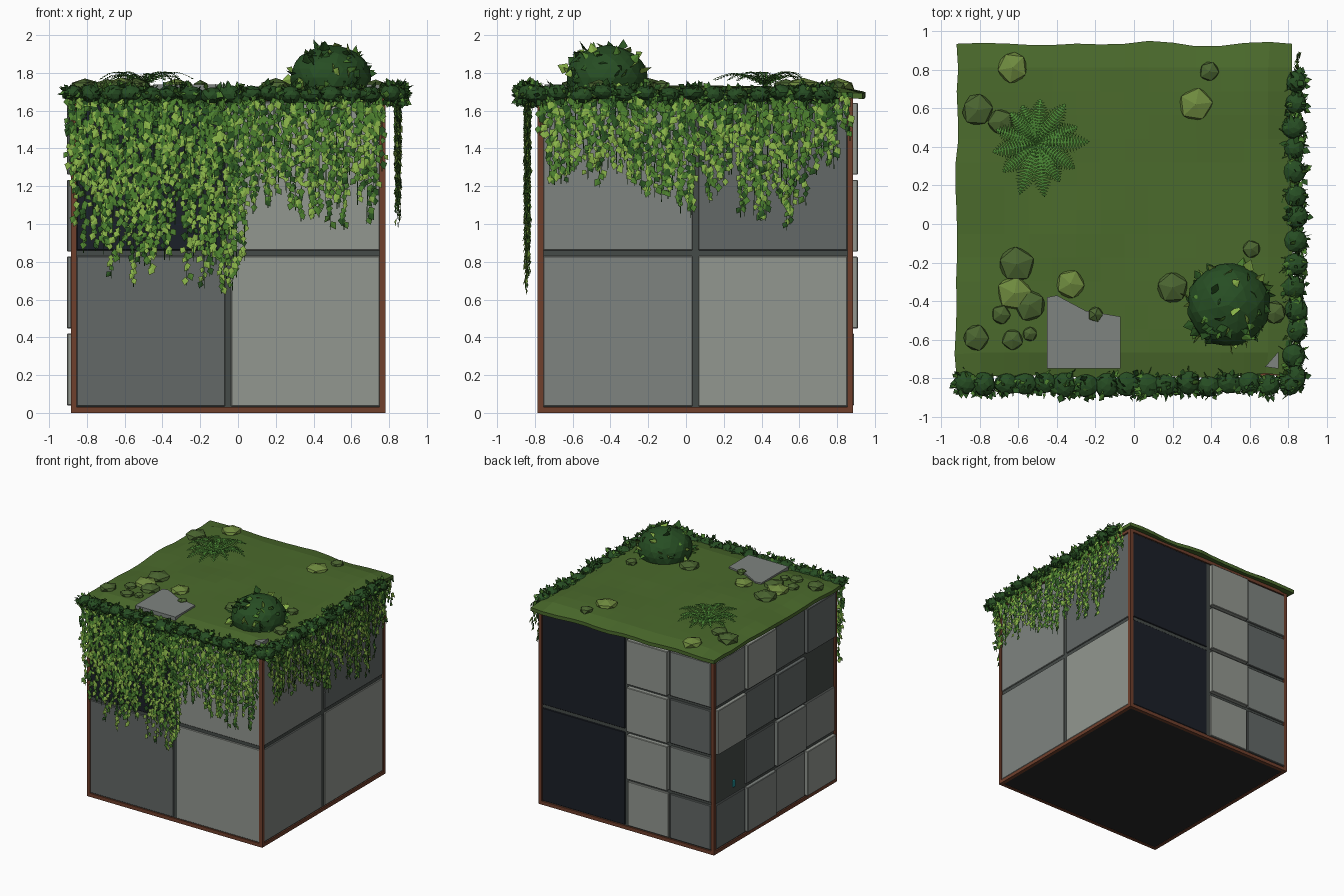
import bpy, bmesh, math, random
from mathutils import Vector, Matrix, noise

if "Cube" in bpy.data.objects:
    bpy.data.objects.remove(bpy.data.objects["Cube"])

random.seed(7)
R = random.uniform
X0, X1, Y0, Y1, H = -0.885, 0.78, -0.785, 0.885, 1.68


def mat(name, *rgb):
    m = bpy.data.materials.new(name)
    m.diffuse_color = (*rgb, 1)
    m.use_nodes = True
    m.node_tree.nodes["Principled BSDF"].inputs["Base Color"].default_value = m.diffuse_color
    return m


LIGHT, MID, DARK = mat("light_grey", .29, .31, .28), mat("mid_grey", .21, .23, .215), mat("dark_grey", .125, .14, .135)
SEAM, GLASS, BASE = mat("seam", .06, .07, .065), mat("glass", .011, .014, .021), mat("base", .02, .022, .022)
RUST, CYAN = mat("rust", .16, .05, .025), mat("cyan", .02, .4, .45)
MOSS, STONE_L, STONE_D = mat("moss", .07, .145, .025), mat("moss_light", .16, .26, .05), mat("moss_dark", .07, .13, .03)
BUSH, FERN = mat("bush", .02, .075, .017), mat("fern_green", .07, .24, .035)
LEAVES = [mat("leaf_dark", .022, .085, .015), mat("leaf_mid", .075, .22, .028), mat("leaf_light", .25, .45, .065)]


def finish(name, bm, *mats):
    me = bpy.data.meshes.new(name)
    bm.to_mesh(me)
    bm.free()
    ob = bpy.data.objects.new(name, me)
    bpy.context.collection.objects.link(ob)
    for m in mats:
        me.materials.append(m)
    return ob


def box(name, lo, hi, m, bevel=0):
    bm = bmesh.new()
    lo, hi = Vector(lo), Vector(hi)
    bmesh.ops.create_cube(bm, size=1, matrix=Matrix.Translation((lo + hi) / 2) @ Matrix.Diagonal((*(hi - lo), 1)))
    if bevel:
        bmesh.ops.bevel(bm, geom=bm.edges[:], offset=bevel, segments=1, affect='EDGES')
    return finish(name, bm, m)


# core block and dark underside
box("core", (X0 + .012, Y0 + .012, .012), (X1 - .012, Y1 - .012, H - .01), SEAM)
box("underside", (X0 + .03, Y0 + .03, .003), (X1 - .03, Y1 - .03, .03), BASE)

# rust frame along the twelve edges
w = .03
for z in (0, H - w):
    for y in (Y0, Y1 - w):
        box("frame_rail", (X0, y, z), (X1, y + w, z + w), RUST)
    for x in (X0, X1 - w):
        box("frame_rail", (x, Y0 + w, z), (x + w, Y1 - w, z + w), RUST)
for x in (X0, X1 - w):
    for y in (Y0, Y1 - w):
        box("frame_post", (x, y, w), (x + w, y + w, H - w), RUST)


def panel(side, a0, a1, z0, z1, out, m, name="wall_panel"):
    """Plate on one wall: a is the horizontal coordinate, out the offset from the wall plane."""
    d = .03
    if side == 'front':
        box(name, (a0, Y0 - out, z0), (a1, Y0 + d, z1), m, .004)
    elif side == 'back':
        box(name, (a0, Y1 - d, z0), (a1, Y1 + out, z1), m, .004)
    elif side == 'right':
        box(name, (X1 - d, a0, z0), (X1 + out, a1, z1), m, .004)
    else:
        box(name, (X0 - out, a0, z0), (X0 + d, a1, z1), m, .004)


# large panels
ZS = [(.035, .83), (.86, 1.645)]
XS = [(X0 + w, -.068), (-.037, X1 - w)]
YS = [(Y0 + w, .035), (.066, Y1 - w)]
for r, c, m in ((0, 0, DARK), (0, 1, LIGHT), (1, 0, GLASS), (1, 1, LIGHT)):
    panel('front', *XS[c], *ZS[r], -.004, m)
for r, c, m in ((0, 0, MID), (0, 1, LIGHT), (1, 0, MID), (1, 1, DARK)):
    panel('right', *YS[c], *ZS[r], -.004, m)
for r in (0, 1):
    panel('back', *XS[1], *ZS[r], -.004, GLASS)

# small tiles: two columns on the back, four on the left
for r in range(4):
    z = .04 + r * .407
    for c in range(2):
        x = X0 + w + c * .4
        panel('back', x, x + .385, z, z + .38, .025 if c and r else .004, LIGHT if c else (DARK, MID)[r % 2], "wall_tile")
    for c in range(4):
        y = Y1 - w - c * .404
        dark = (c, r) in ((0, 1), (3, 2))
        out = -.012 if dark else (.02 if (c * 2 + r * 3) % 4 in (2, 3) or (c == 1 and r == 0) else .002)
        panel('left', y - .39, y, z, z + .38, out, GLASS if dark else (DARK, MID, DARK, MID, LIGHT)[(c * 3 + r * 2) % 5], "wall_tile")
panel('left', .59, .615, .48, .54, 0, CYAN, "status_light")

# moss blanket, crowned and drooping at the back and left edges
bm = bmesh.new()
bmesh.ops.create_grid(bm, x_segments=14, y_segments=14, size=1)
for v in bm.verts:
    u, t = v.co.x, v.co.y
    e = max(abs(u), abs(t))
    n = noise.noise((u * 2.3, t * 2.3, 1))
    edge = noise.noise((u * 3, t * 3, 5)) * .025 if e > .99 else 0
    v.co = (-.05 + u * (.87 + edge), .072 + t * (.862 + edge), 1.732 + n * .012 - (.035 if e > .99 else .01 * e))
bmesh.ops.solidify(bm, geom=bm.faces[:], thickness=.03)
moss = finish("moss_blanket", bm, MOSS)

# bare roof plates showing through the moss
for pts in ([(-.45, -.75), (-.07, -.75), (-.07, -.48), (-.25, -.45), (-.4, -.37), (-.45, -.38)],
            [(.68, -.74), (.75, -.75), (.75, -.66)]):
    bm = bmesh.new()
    f = bm.faces.new([bm.verts.new((*p, 1.69)) for p in pts])
    g = bmesh.ops.extrude_face_region(bm, geom=[f])['geom']
    for v in g:
        if isinstance(v, bmesh.types.BMVert):
            v.co.z = 1.739
    bmesh.ops.recalc_face_normals(bm, faces=bm.faces[:])
    finish("bare_roof_plate", bm, MID)


def blob(bm, c, s, sub, jit):
    vs = bmesh.ops.create_icosphere(bm, subdivisions=sub, radius=1)['verts']
    rot = Matrix.Rotation(R(0, 6.3), 3, 'Z')
    for v in vs:
        p = rot @ v.co * (1 + R(-jit, jit))
        v.co = Vector(c) + Vector((p.x * s[0], p.y * s[1], p.z * s[2]))


# mossy stones
for i, (x, y, r) in enumerate([(-.63, .81, .09), (-.81, .59, .09), (-.69, .53, .075), (.39, .79, .055), (.32, .62, .095),
                               (-.61, -.21, .1), (-.62, -.36, .1), (-.54, -.42, .09), (-.69, -.47, .055), (-.33, -.31, .085),
                               (-.2, -.47, .045), (-.82, -.59, .075), (-.63, -.6, .06), (-.54, -.57, .042), (.2, -.33, .09),
                               (.61, -.13, .05), (.73, -.46, .065)]):
    bm = bmesh.new()
    blob(bm, (x, y, 1.73), (r, r, .02 + r * .25), 1, .06)
    finish("mossy_stone", bm, STONE_L if i in (0, 4, 6, 9) else STONE_D)


def leaf(bm, p, d, n, s, mi):
    """Kite-shaped leaf folded along its midrib."""
    d = d.normalized()
    a = d.cross(n).normalized()
    n = a.cross(d)
    m = p + d * s * .4 - n * s * .12
    b, t, l, r = [bm.verts.new(q) for q in (p, p + d * s, m - a * s * .42, m + a * s * .42)]
    for f in ((b, t, l), (b, r, t)):
        bm.faces.new(f).material_index = mi


def rnd(k):
    return Vector((R(-k, k), R(-k, k), R(-k, k)))


def tufts(bm, c, s, count, size, mats):
    for _ in range(count):
        u = rnd(1).normalized()
        p = Vector(c) + Vector((u.x * s[0], u.y * s[1], u.z * s[2])) * .93
        leaf(bm, p, u * .6 + rnd(.8), u + rnd(.5), R(.7, 1.2) * size, random.choice(mats))


# hedge of leafy clumps along the front and right roof edges
for name, start, end, n in (("front_hedge", (-.88, -.83), (.8, -.83), 17), ("right_hedge", (.835, -.79), (.835, .74), 14)):
    body, lv = bmesh.new(), bmesh.new()
    for i in range(n):
        k = i / (n - 1)
        c = (start[0] + (end[0] - start[0]) * k + R(-.01, .01), start[1] + (end[1] - start[1]) * k + R(-.01, .01), R(1.68, 1.7))
        s = (R(.055, .068), R(.055, .068), R(.04, .05))
        blob(body, c, s, 2, .05)
        tufts(lv, c, s, 34, .042, (0, 0, 1))
    finish(name, body, BUSH)
    finish(name + "_leaves", lv, *LEAVES)

# round bush
body, lv = bmesh.new(), bmesh.new()
blob(body, (.49, -.42, 1.775), (.215, .215, .17), 3, .025)
tufts(lv, (.49, -.42, 1.775), (.215, .215, .17), 110, .065, (0, 1, 2))
for v in lv.verts:
    v.co.z = min(v.co.z, 2.0)
finish("round_bush", body, BUSH)
finish("round_bush_leaves", lv, *LEAVES)


def interp(tab, a):
    for (a0, l0), (a1, l1) in zip(tab, tab[1:]):
        if a <= a1:
            return l0 + (l1 - l0) * (a - a0) / (a1 - a0)
    return tab[-1][1]


def curtain(name, place, out, side, tab, spans):
    """Hanging strands; tab gives the lowest height along the wall, spans the strand counts."""
    bm = bmesh.new()
    for a0, a1, n in spans:
        for i in range(n):
            a = a0 + (a1 - a0) * (i + R(.1, .9)) / n
            low = 1.68 - (1.68 - interp(tab, a)) * (1 - .5 * random.random() ** 1.5)
            sway, d, z = R(-.02, .02), R(-.01, .01), 1.7
            q = [bm.verts.new(place(a + o + sway * k, d, zz)) for o, k, zz in ((-.003, 0, 1.7), (.003, 0, 1.7), (.002, 1, low), (-.002, 1, low))]
            bm.faces.new(q)
            while z > low + .035:
                k = (1.7 - z) / (1.7 - low)
                p = place(a + sway * k + R(-.014, .014), d + R(-.004, .008), z)
                leaf(bm, p, Vector((0, 0, -1)) + side * R(-.9, .9) + out * R(-.1, .3), out + rnd(.35),
                     R(.036, .056) * (1.1 - .2 * k), random.choice((0, 1, 1, 1, 2) if k < .3 else (0, 1, 1, 2, 2)))
                z -= R(.018, .034)
    finish(name, bm, *LEAVES)


EX, EY = Vector((1, 0, 0)), Vector((0, 1, 0))
curtain("front_vines", lambda a, d, z: Vector((a, -.838 - d, z)), -EY, EX,
        [(-.92, 1.2), (-.85, .88), (-.7, .75), (-.6, .63), (-.45, .63), (-.35, .75), (-.2, .63), (0, .63), (.06, .9), (.2, 1.1),
         (.3, 1.03), (.55, .93), (.7, .98), (.78, 1.3)], ((-.9, .03, 50), (.03, .77, 34)))
curtain("right_vines", lambda a, d, z: Vector((.845 + d, a, z)), EX, EY,
        [(-.8, 1.35), (-.7, 1.18), (-.5, 1.2), (-.3, 1.12), (-.1, 1.03), (.03, .95), (.2, 1.18), (.3, .97), (.6, .96), (.7, 1.18),
         (.86, 1.38)], ((-.78, .86, 72),))

# fern: arching fronds with paired tapering leaflets
bm = bmesh.new()
for i in range(13):
    ang = i / 13 * 2 * math.pi + R(-.12, .12)
    ln = R(.2, .25) + (.1 if i in (0, 9, 10) else 0) * random.random()
    u = Vector((math.cos(ang), math.sin(ang), 0))
    s = Vector((-u.y, u.x, 0))
    hub, rise = Vector((-.5, .42, 1.735)), R(.05, .075)
    at = lambda k: hub + u * ln * k + Vector((0, 0, rise * math.sin(k * 2.7)))
    for j in range(16):
        k = j / 16
        p, q = at(k), at(k + 1 / 16)
        bm.faces.new([bm.verts.new(c) for c in (p - s * .003, q - s * .003, q + s * .003, p + s * .003)])
        wd = .062 * math.sin(math.pi * (.15 + .83 * k))
        for sg in (-1, 1):
            tip = p + s * sg * wd + u * wd * .4 - Vector((0, 0, .008))
            bm.faces.new([bm.verts.new(c) for c in (p, p + (tip - p) * .5 - u * .004, tip, p + (tip - p) * .4 + u * .007, q - u * .002)])
finish("fern", bm, FERN)
